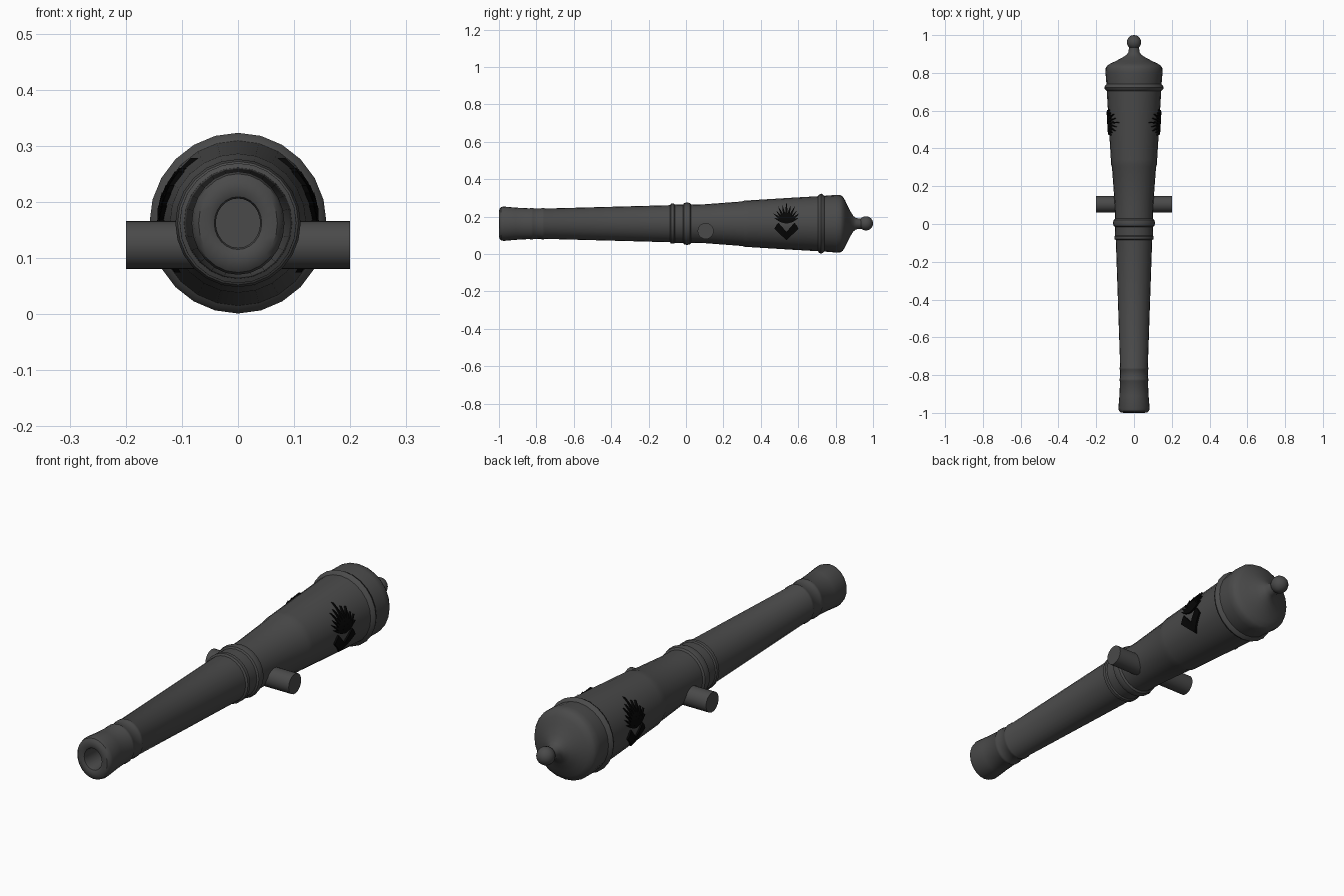
import bpy, bmesh, math

if "Cube" in bpy.data.objects:
    bpy.data.objects.remove(bpy.data.objects["Cube"])

AXIS_Z = 0.162
SIDES = 24


def material(name, rgb):
    m = bpy.data.materials.new(name)
    m.diffuse_color = (*rgb, 1)
    m.use_nodes = True
    m.node_tree.nodes["Principled BSDF"].inputs["Base Color"].default_value = m.diffuse_color
    return m


IRON = material("dark_iron", (0.068, 0.068, 0.068))
BLACK = material("black_paint", (0.002, 0.002, 0.002))


def finish(bm, name, mat, angle=35):
    bmesh.ops.recalc_face_normals(bm, faces=bm.faces)
    me = bpy.data.meshes.new(name)
    bm.to_mesh(me)
    bm.free()
    ob = bpy.data.objects.new(name, me)
    bpy.context.collection.objects.link(ob)
    me.materials.append(mat)
    bpy.ops.object.select_all(action='DESELECT')
    ob.select_set(True)
    bpy.context.view_layer.objects.active = ob
    bpy.ops.object.shade_smooth_by_angle(angle=math.radians(angle))
    return ob


def x_scale(y):
    # the muzzle end is slightly narrower than it is tall
    t = min(max((y + 0.8) / 0.8, 0), 1)
    return 0.9 + 0.08 * t


def lathe(name, profile, mat):
    bm = bmesh.new()
    rings = []
    for y, r in profile:
        ring = []
        for i in range(SIDES):
            a = 2 * math.pi * i / SIDES
            ring.append(bm.verts.new((r * x_scale(y) * math.cos(a), y,
                                      AXIS_Z + r * math.sin(a))))
        rings.append(ring)
    for a, b in zip(rings, rings[1:]):
        for i in range(SIDES):
            j = (i + 1) % SIDES
            bm.faces.new((a[i], a[j], b[j], b[i]))
    bm.faces.new(rings[0])
    bm.faces.new(rings[-1])
    return finish(bm, name, mat)


# Barrel: bore, muzzle swell, reinforcing rings, breech and neck
lathe("barrel", [
    (-0.86, 0.044), (-0.985, 0.044), (-0.995, 0.047), (-1.0, 0.058),
    (-0.998, 0.078), (-0.99, 0.088), (-0.975, 0.092), (-0.91, 0.086),
    (-0.835, 0.082), (-0.83, 0.085), (-0.82, 0.085), (-0.815, 0.082),
    (-0.775, 0.081), (-0.77, 0.084), (-0.76, 0.084), (-0.755, 0.081),
    (-0.085, 0.099), (-0.08, 0.107), (-0.065, 0.107), (-0.06, 0.102),
    (-0.015, 0.103), (-0.01, 0.110), (0.005, 0.114), (0.022, 0.110),
    (0.028, 0.102), (0.1, 0.104), (0.30, 0.119), (0.315, 0.124),
    (0.34, 0.125), (0.55, 0.138), (0.705, 0.147), (0.712, 0.156),
    (0.722, 0.161), (0.732, 0.156), (0.74, 0.149), (0.80, 0.154),
    (0.825, 0.153), (0.838, 0.145), (0.85, 0.126), (0.862, 0.100),
    (0.88, 0.065), (0.895, 0.041), (0.91, 0.030), (0.945, 0.026),
], IRON)

# Knob behind the breech
bm = bmesh.new()
bmesh.ops.create_uvsphere(bm, u_segments=20, v_segments=12, radius=0.038)
bmesh.ops.translate(bm, verts=bm.verts, vec=(0, 0.962, AXIS_Z + 0.002))
finish(bm, "breech_knob", IRON)

# Trunnion bar through the barrel
bm = bmesh.new()
bmesh.ops.create_cone(bm, cap_ends=True, segments=24, radius1=0.043,
                      radius2=0.043, depth=0.4)
for v in bm.verts:
    x, y, z = v.co
    v.co = (z, 0.105 + x, 0.123 + y)
finish(bm, "trunnion_bar", IRON)


# Painted flame badge, wrapped on both flanks of the barrel
def on_barrel(side, y, z, lift):
    r = 0.138 + (y - 0.55) * 0.06 + lift
    dz = z - AXIS_Z
    return (side * 0.985 * math.sqrt(r * r - dz * dz), y, z)


def strip(bm, side, pairs):
    """Thin closed plate between two edges given as (y, z) pairs."""
    rows = []
    for a, b in pairs:
        rows.append([bm.verts.new(on_barrel(side, *p, lift))
                     for p, lift in ((a, 0.007), (b, 0.007), (b, -0.001), (a, -0.001))])
    for p, q in zip(rows, rows[1:]):
        for i in range(4):
            j = (i + 1) % 4
            bm.faces.new((p[i], p[j], q[j], q[i]))
    bm.faces.new(rows[0])
    bm.faces.new(rows[-1])


def ray(bm, side, angle, length):
    c, s = math.sin(angle), math.cos(angle)
    pairs = []
    for t, w in ((0, 0.001), (0.25, 0.005), (0.5, 0.0065), (0.75, 0.004), (1, 0.0005)):
        y, z = 0.537 + c * t * length, 0.163 + s * t * length
        pairs.append(((y - s * w, z + c * w), (y + s * w, z - c * w)))
    strip(bm, side, pairs)


def chevron_arm(bm, side, d):
    n = 6
    pairs = []
    for k in range(n + 1):
        t = k / n
        y = 0.537 + d * 0.064 * t
        low = 0.074 + 0.060 * t
        high = 0.118 + 0.052 * min(t, 0.7) / 0.7 - 0.034 * max(t - 0.7, 0) / 0.3
        pairs.append(((y, low), (y, max(high, low + 0.002))))
    strip(bm, side, pairs)


for side, label in ((1, "right"), (-1, "left")):
    bm = bmesh.new()
    for k in range(-5, 6):
        ray(bm, side, math.radians(13 * k), 0.115 - 0.007 * abs(k) - 0.008 * (k % 2))
    finish(bm, label + "_flame", BLACK)
    bm = bmesh.new()
    for d in (1, -1):
        chevron_arm(bm, side, d)
    finish(bm, label + "_chevron", BLACK)
